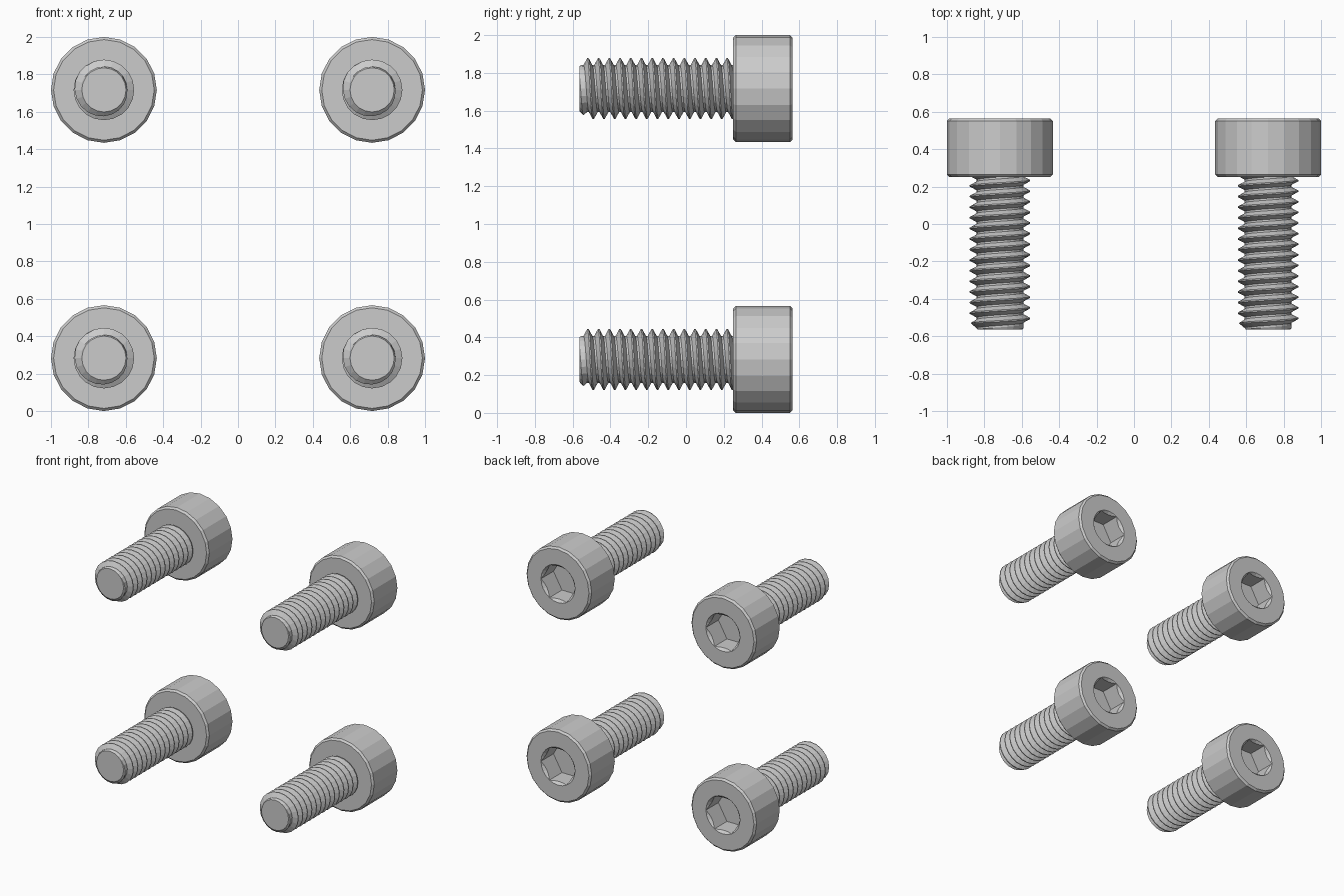
import bpy, bmesh
from math import sin, cos, pi, radians

cube = bpy.data.objects.get("Cube")
if cube:
    bpy.data.objects.remove(cube)

SIDES = 20
HEAD_R, HEAD_FRONT, HEAD_BACK = 0.283, 0.25, 0.565
CHAMFER = 0.014
TIP, TIP_R = -0.565, 0.118
ROOT_R, CREST_R, PITCH, TURNS = 0.125, 0.162, 0.0567, 17
SOCKET_R, SOCKET_DEPTH = 0.148, 0.155


def ring_point(r, angle, y):
    return (r * cos(angle), y, r * sin(angle))


def lathe(name, profile, sides, start=0.0):
    """Capped solid turned around the y axis from (radius, y) pairs."""
    bm = bmesh.new()
    rings = [[bm.verts.new(ring_point(r, start + 2 * pi * i / sides, y))
              for i in range(sides)] for r, y in profile]
    for a, b in zip(rings, rings[1:]):
        for i in range(sides):
            j = (i + 1) % sides
            bm.faces.new((a[i], a[j], b[j], b[i]))
    bm.faces.new(rings[0])
    bm.faces.new(rings[-1])
    return finish(name, bm)


def finish(name, bm):
    bmesh.ops.recalc_face_normals(bm, faces=bm.faces)
    mesh = bpy.data.meshes.new(name)
    bm.to_mesh(mesh)
    bm.free()
    obj = bpy.data.objects.new(name, mesh)
    bpy.context.collection.objects.link(obj)
    return obj


def make_shank():
    """Right-handed V thread with a tapered, flat tip."""
    bm = bmesh.new()
    profile = [(0.0, CREST_R), (0.12, CREST_R), (0.47, ROOT_R), (0.65, ROOT_R)]
    rows = [(turn + t, r) for turn in range(-1, TURNS) for t, r in profile]
    end = HEAD_FRONT + 0.02

    def column(i):
        verts = []
        for t, r in rows:
            y = TIP + (t - i / SIDES) * PITCH
            y = min(max(y, TIP), end)
            r = min(r, TIP_R + (y - TIP) * 1.1)
            verts.append(bm.verts.new(ring_point(r, 2 * pi * i / SIDES, y)))
        return verts

    columns = [column(i) for i in range(SIDES + 1)]
    for a, b in zip(columns, columns[1:]):
        for k in range(len(rows) - 1):
            bm.faces.new((a[k], a[k + 1], b[k + 1], b[k]))
    bmesh.ops.remove_doubles(bm, verts=bm.verts, dist=1e-5)
    bmesh.ops.dissolve_degenerate(bm, edges=bm.edges, dist=1e-5)
    # Flat end of the screw
    tip = [v for v in bm.verts if abs(v.co.y - TIP) < 1e-5]
    tip_edges = [e for e in bm.edges if e.is_boundary and all(v in tip for v in e.verts)]
    bmesh.ops.holes_fill(bm, edges=tip_edges, sides=0)
    return finish("shank", bm)


def make_head():
    """Cylindrical cap with chamfered rims and a countersunk hex socket."""
    head = lathe("head", [(HEAD_R - CHAMFER, HEAD_FRONT), (HEAD_R, HEAD_FRONT + CHAMFER),
                          (HEAD_R, HEAD_BACK - CHAMFER), (HEAD_R - CHAMFER, HEAD_BACK)], SIDES)
    above = 0.02
    cutters = [
        lathe("socket_cutter", [(SOCKET_R, HEAD_BACK - SOCKET_DEPTH),
                                (SOCKET_R, HEAD_BACK + above)], 6),
        lathe("countersink_cutter", [(SOCKET_R - 0.04, HEAD_BACK - 0.04),
                                     (SOCKET_R + above, HEAD_BACK + above)], 24),
    ]
    for cutter in cutters:
        cutter.hide_render = True
        mod = head.modifiers.new(cutter.name, "BOOLEAN")
        mod.operation, mod.solver, mod.object = "DIFFERENCE", "EXACT", cutter
    cut = bpy.data.meshes.new_from_object(
        head.evaluated_get(bpy.context.evaluated_depsgraph_get()))
    head.modifiers.clear()
    head.data = cut
    for cutter in cutters:
        bpy.data.objects.remove(cutter)
    return head


# Four identical screws at the corners of a square, sharing mesh data
parts = [make_head(), make_shank()]
OFFSET = 1 - HEAD_R
for level, z in (("lower", HEAD_R), ("upper", 2 - HEAD_R)):
    for side, x in (("right", -OFFSET), ("left", OFFSET)):
        for part in parts:
            copy = bpy.data.objects.new(f"{level}_{side}_screw_{part.name}", part.data)
            copy.location = (x, 0, z)
            bpy.context.collection.objects.link(copy)
for part in parts:
    bpy.data.objects.remove(part)
